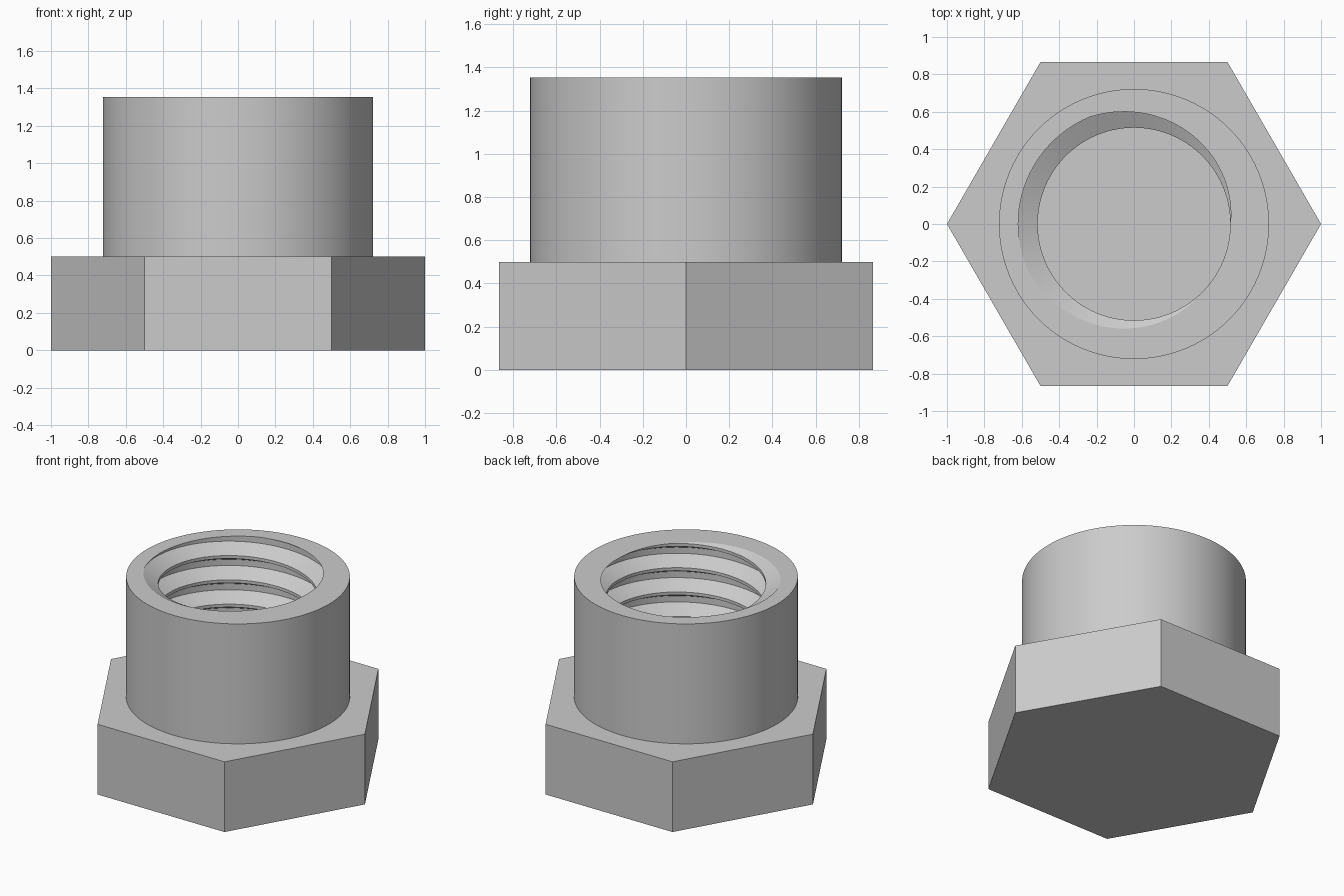
import bpy, bmesh, math

cube = bpy.data.objects.get("Cube")
if cube:
    bpy.data.objects.remove(cube, do_unlink=True)

HEX_TOP, TOP = 0.5, 1.354
BOSS_R, MINOR_R, MAJOR_R = 0.722, 0.515, 0.619
PITCH = 0.173
SEGS = 96

steel = bpy.data.materials.new("plain grey steel")
steel.use_nodes = True
grey = (0.6, 0.6, 0.6, 1)
steel.diffuse_color = grey
steel.node_tree.nodes["Principled BSDF"].inputs["Base Color"].default_value = grey


def finish(bm, name):
    bmesh.ops.recalc_face_normals(bm, faces=bm.faces)
    mesh = bpy.data.meshes.new(name)
    bm.to_mesh(mesh)
    bm.free()
    mesh.materials.append(steel)
    obj = bpy.data.objects.new(name, mesh)
    bpy.context.collection.objects.link(obj)
    return obj


def ring(bm, count, radius, z):
    angles = [math.tau * i / count for i in range(count)]
    return [bm.verts.new((radius * math.cos(a), radius * math.sin(a), z)) for a in angles]


def wall(bm, low, high):
    for i in range(len(low)):
        j = (i + 1) % len(low)
        bm.faces.new((low[i], low[j], high[j], high[i]))


# Hexagonal base, whose top also forms the floor of the bore
bm = bmesh.new()
low, high = ring(bm, 6, 1, 0), ring(bm, 6, 1, HEX_TOP)
wall(bm, low, high)
bm.faces.new(low)
bm.faces.new(high)
finish(bm, "hex_base")

# Threaded bore: a flat-crested profile stacked by pitch and twisted into a helix
bm = bmesh.new()
profile = [(-0.875, MINOR_R), (-0.5625, MAJOR_R), (-0.3125, MAJOR_R), (0, MINOR_R)]
turns = range(-7, 3)
columns = []
for i in range(SEGS + 1):
    a = math.tau * i / SEGS
    columns.append([
        bm.verts.new((r * math.cos(a), r * math.sin(a), TOP + PITCH * (k + u + i / SEGS)))
        for k in turns for u, r in profile])
for a, b in zip(columns, columns[1:]):
    for j in range(len(a) - 1):
        bm.faces.new((a[j], b[j], b[j + 1], a[j + 1]))
bmesh.ops.remove_doubles(bm, verts=bm.verts, dist=0.0001)

# Trim the thread level at both ends
for z, direction in ((TOP, 1), (HEX_TOP, -1)):
    bmesh.ops.bisect_plane(bm, geom=bm.verts[:] + bm.edges[:] + bm.faces[:], dist=0.00001,
                           plane_co=(0, 0, z), plane_no=(0, 0, direction), clear_outer=True)

# Outer barrel and the annular rim
low, high = ring(bm, SEGS, BOSS_R, HEX_TOP), ring(bm, SEGS, BOSS_R, TOP)
wall(bm, low, high)
rim = [e for e in bm.edges if e.is_boundary and all(abs(v.co.z - TOP) < 0.0001 for v in e.verts)]
bmesh.ops.triangle_fill(bm, edges=rim, use_beauty=True, normal=(0, 0, 1))
boss = finish(bm, "threaded_boss")

bpy.ops.object.select_all(action="DESELECT")
boss.select_set(True)
bpy.context.view_layer.objects.active = boss
bpy.ops.object.shade_smooth_by_angle(angle=math.radians(25))
